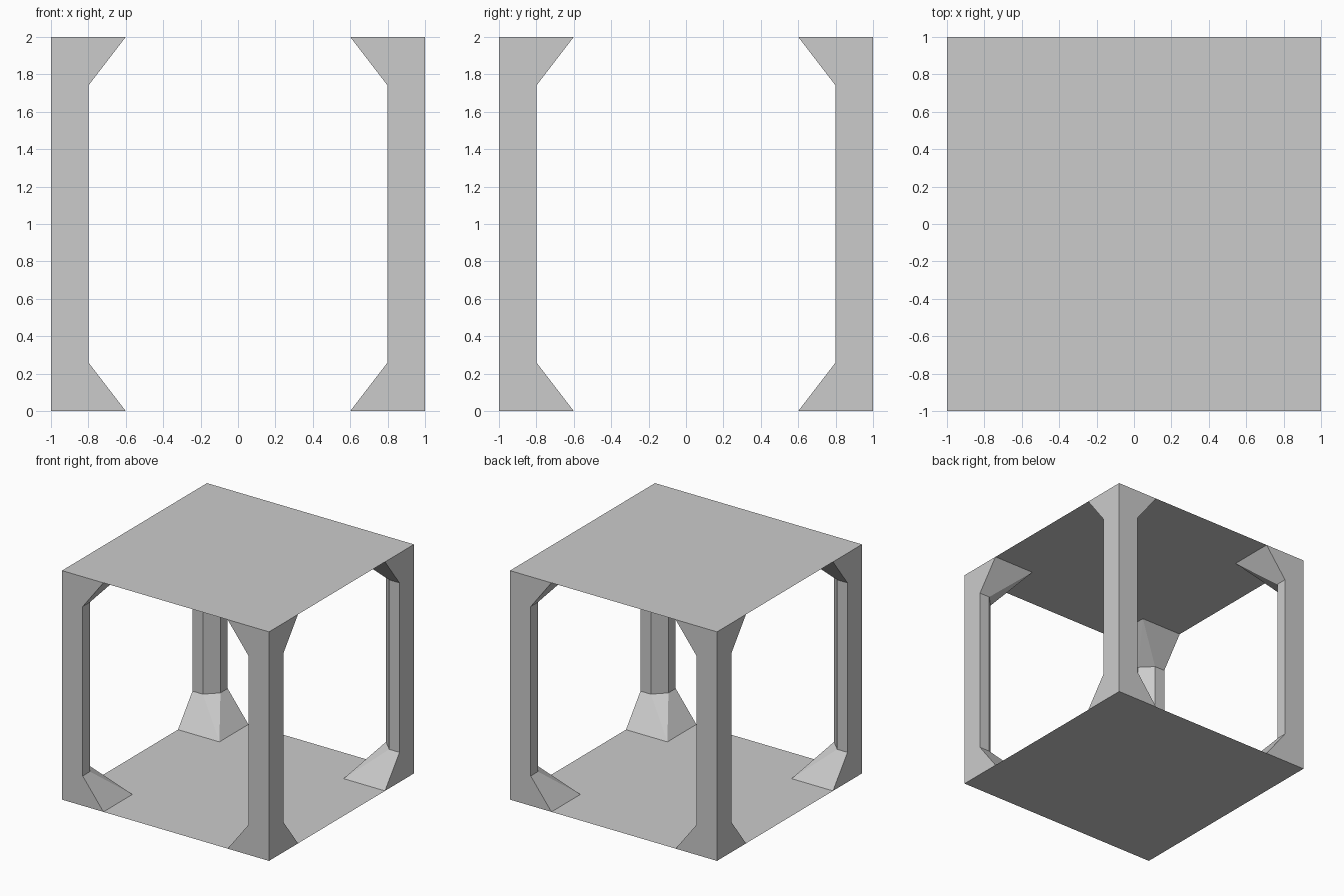
import bpy, bmesh

if "Cube" in bpy.data.objects:
    bpy.data.objects.remove(bpy.data.objects["Cube"])

H = 2.0        # overall height
FLARE = 0.26   # height of the flared pillar ends


def finish(name, bm):
    bmesh.ops.remove_doubles(bm, verts=bm.verts[:], dist=1e-5)
    bmesh.ops.recalc_face_normals(bm, faces=bm.faces[:])
    mesh = bpy.data.meshes.new(name)
    bm.to_mesh(mesh)
    bm.free()
    obj = bpy.data.objects.new(name, mesh)
    bpy.context.collection.objects.link(obj)
    return obj


def plate(name, z, up):
    bm = bmesh.new()
    ring = [(-1, -1), (1, -1), (1, 1), (-1, 1)]
    bm.faces.new([bm.verts.new((x, y, z)) for x, y in ring])
    obj = finish(name, bm)
    if (obj.data.polygons[0].normal.z > 0) != up:
        obj.data.flip_normals()
    return obj


def pillar(name, sx, sy):
    # chamfered shaft section, widening to a square foot and head
    shaft = [(0, 0), (.2, 0), (.2, .1), (.1, .2), (0, .2)]
    foot = [(0, 0), (.4, 0), (.4, .4), (.4, .4), (0, .4)]
    sections = [(foot, 0), (shaft, FLARE), (shaft, H - FLARE), (foot, H)]
    bm = bmesh.new()
    rings = [[bm.verts.new((sx * (1 - x), sy * (1 - y), z)) for x, y in sec]
             for sec, z in sections]
    for a, b in zip(rings, rings[1:]):
        for i in range(5):
            j = (i + 1) % 5
            bm.faces.new((a[i], a[j], b[j], b[i]))
    obj = finish(name, bm)
    # make the faces point outwards: the outer x wall must face sx
    wall = next(p for p in obj.data.polygons if abs(p.normal.x) > .99
                and abs(p.center.x) > .99)
    if wall.normal.x * sx < 0:
        obj.data.flip_normals()
    return obj


# Thin floor and roof sheets
plate("floor_plate", 0, False)
plate("roof_plate", H, True)

# Four corner pillars
for sy, depth in ((-1, "front"), (1, "back")):
    for sx, side in ((-1, "left"), (1, "right")):
        pillar(f"{depth}_{side}_pillar", sx, sy)
